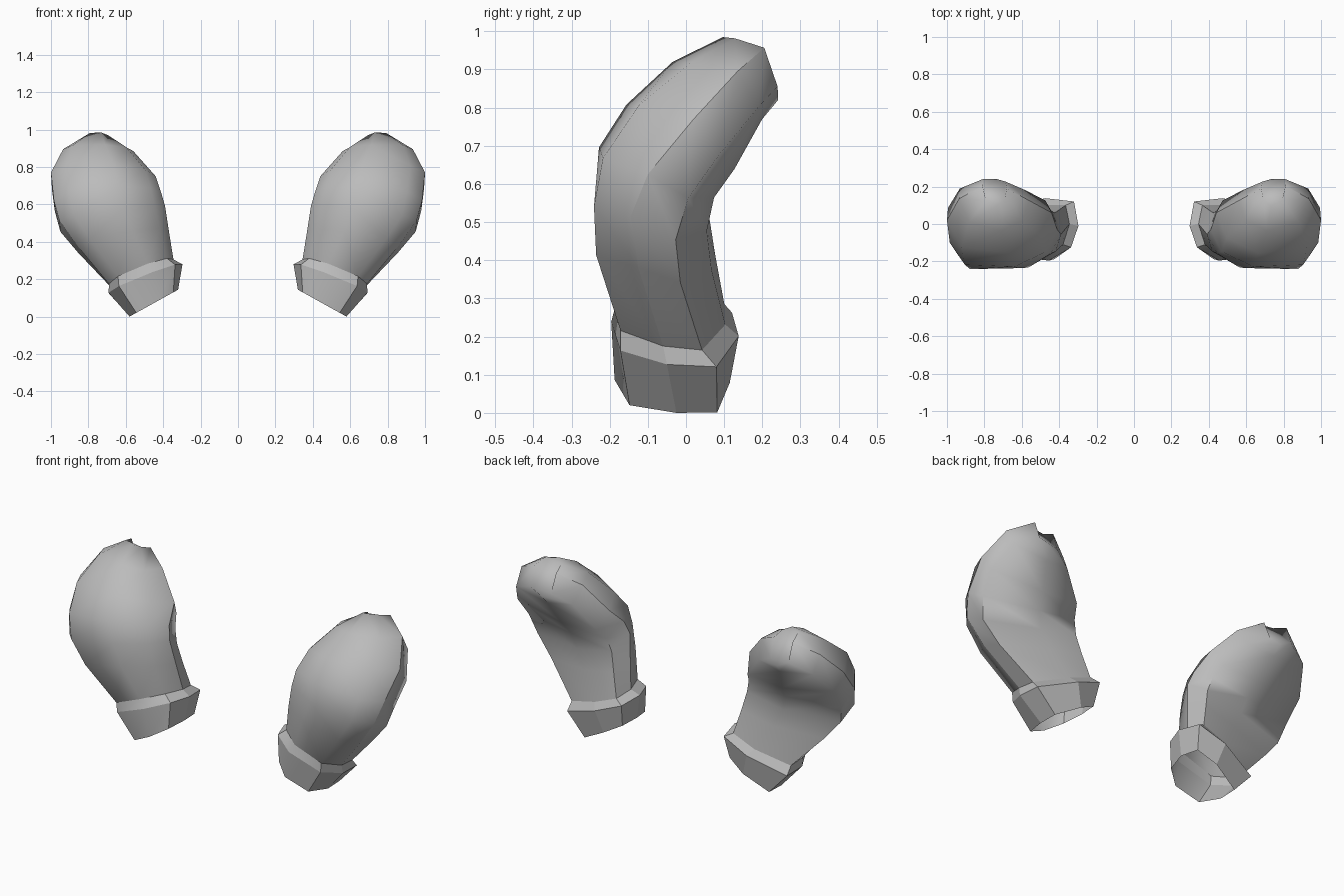
import bpy
import bmesh
from mathutils import Vector

cube = bpy.data.objects.get("Cube")
if cube:
    bpy.data.objects.remove(cube)

grey = bpy.data.materials.new("soft_grey")
grey.use_nodes = True
colour = (0.5, 0.5, 0.5, 1)
grey.diffuse_color = colour
bsdf = grey.node_tree.nodes["Principled BSDF"]
bsdf.inputs["Base Color"].default_value = colour
bsdf.inputs["Roughness"].default_value = 0.7

# Eight-sided section: position from inner to outer edge, front share, back share
SECTION = [
    (1, 0, 0),         # outer edge
    (0.86, 0.75, 0),   # front outer
    (0.4, 1, 0),       # front middle
    (0.1, 0.65, 0),    # front inner
    (0, 0, 0),         # inner edge
    (0.06, 0, 0.8),    # palm inner
    (0.45, 0, 1),      # palm middle
    (0.99, 0, 0.78),   # palm outer
]
FRONT_MIDDLE = 2
RIM_COLUMNS = (0, 4, 5, 7)

# Each ring: outer edge, inner edge, (y, z) reach to front, (y, z) reach to back
CUFF_TOP = ((0.69, -0.06, 0.175), (0.345, 0, 0.305), (-0.16, 0.03), (0.13, -0.015))
CUFF = [
    ((0.58, -0.025, 0), (0.32, -0.02, 0.144), (-0.165, 0), (0.137, 0)),
    ((0.692, -0.05, 0.127), (0.297, -0.01, 0.28), (-0.17, 0.02), (0.166, -0.01)),
    CUFF_TOP,
]
MITT = [
    CUFF_TOP,
    ((0.86, -0.125, 0.38), (0.37, -0.03, 0.46), (-0.165, 0.03), (0.14, -0.05)),
    ((0.955, -0.145, 0.515), (0.39, -0.055, 0.59), (-0.145, 0.02), (0.15, -0.08)),
    ((0.985, -0.1, 0.625), (0.41, -0.03, 0.66), (-0.17, 0.05), (0.135, -0.08)),
    ((1, 0.02, 0.77), (0.44, 0.06, 0.75), (-0.2, 0.05), (0.085, -0.12)),
    ((0.935, 0.135, 0.895), (0.56, 0.125, 0.885), (-0.165, 0.03), (0.07, -0.12)),
    ((0.81, 0.205, 0.957), (0.68, 0.19, 0.945), (-0.1, 0.035), (0.045, -0.13)),
]


def ring_points(ring, side):
    outer, inner = Vector(ring[0]), Vector(ring[1])
    front, back = Vector((0, *ring[2])), Vector((0, *ring[3]))
    for across, f, b in SECTION:
        p = inner.lerp(outer, across) + front * f + back * b
        yield Vector((p.x * side, p.y, p.z))


def loft(name, rings, side, is_sharp, cap=False):
    """Skin the rings; is_sharp(column, ring) picks creases, column None = around."""
    bm = bmesh.new()
    loops = [[bm.verts.new(p) for p in ring_points(r, side)] for r in rings]
    n = len(SECTION)
    for a, b in zip(loops, loops[1:]):
        for i in range(n):
            j = (i + 1) % n
            bm.faces.new((a[i], a[j], b[j], b[i]))
    if cap:
        bm.faces.new(loops[-1])
    bmesh.ops.recalc_face_normals(bm, faces=bm.faces)
    # Keep the outside facing out on open shells
    middle = sum((v.co for v in bm.verts), Vector()) / len(bm.verts)
    if sum((f.calc_center_median() - middle).dot(f.normal) for f in bm.faces) < 0:
        bmesh.ops.reverse_faces(bm, faces=bm.faces)
    for f in bm.faces:
        f.smooth = True
    for r, loop in enumerate(loops):
        for i in range(n):
            around = bm.edges.get((loop[i], loop[(i + 1) % n]))
            around.smooth = not is_sharp(None, r)
            if r + 1 < len(loops):
                along = bm.edges.get((loop[i], loops[r + 1][i]))
                along.smooth = not is_sharp(i, r)
    mesh = bpy.data.meshes.new(name)
    bm.to_mesh(mesh)
    bm.free()
    mesh.materials.append(grey)
    obj = bpy.data.objects.new(name, mesh)
    bpy.context.collection.objects.link(obj)


def cuff_crease(column, ring):
    return column != FRONT_MIDDLE


def mitt_crease(column, ring):
    # Side strips are creased, and the palm crease fades near the tip
    if column in (5, 7):
        return ring < 3
    return column in RIM_COLUMNS


for label, side in (("left", 1), ("right", -1)):
    loft(label + "_cuff", CUFF, side, cuff_crease)
    loft(label + "_mitten", MITT, side, mitt_crease, cap=True)
